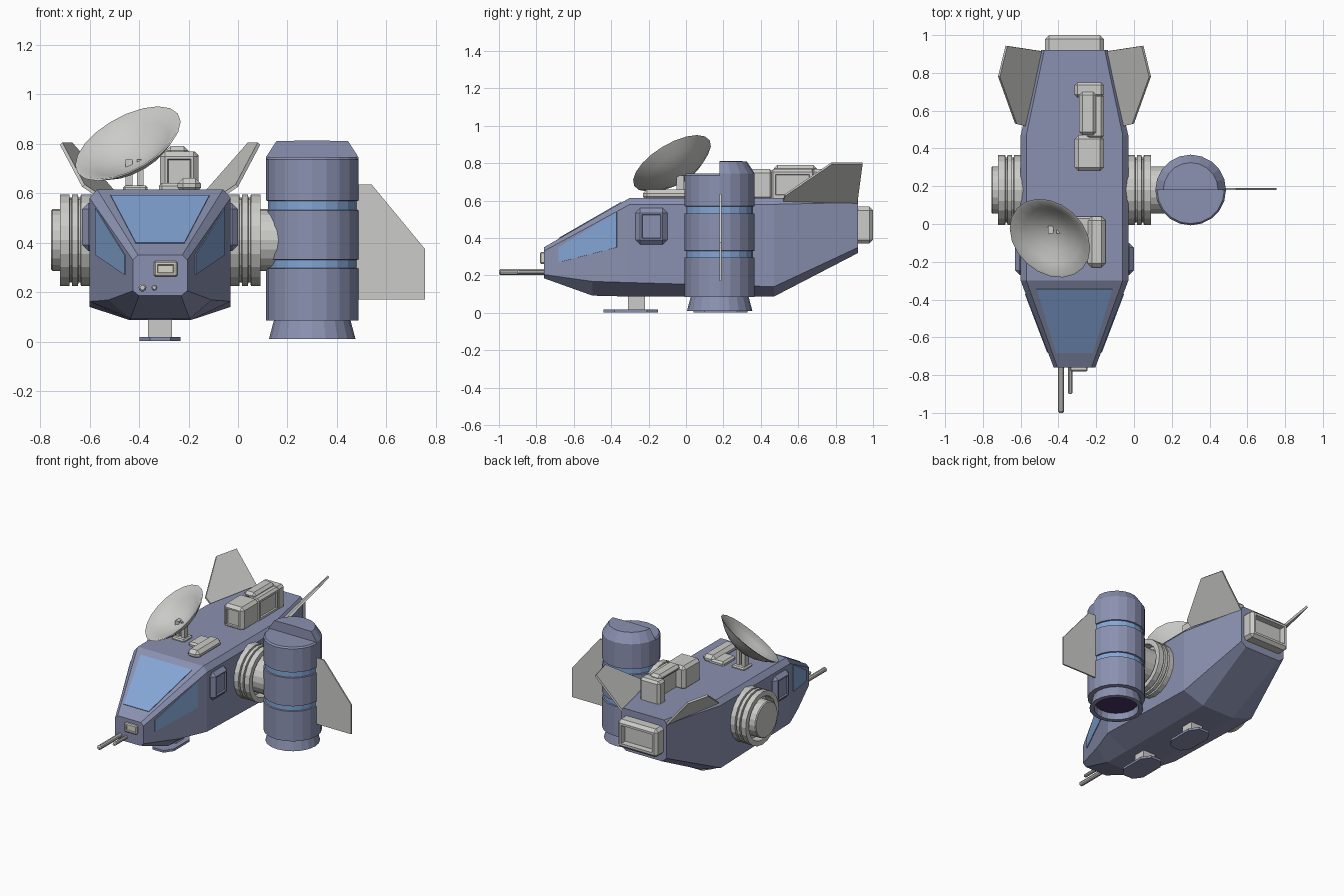
import bpy, bmesh, math
from mathutils import Vector, Matrix

if "Cube" in bpy.data.objects:
    bpy.data.objects.remove(bpy.data.objects["Cube"])

CX = -0.315  # hull centre line


def mat(name, r, g, b):
    m = bpy.data.materials.new(name)
    m.diffuse_color = (r, g, b, 1)
    m.use_nodes = True
    m.node_tree.nodes["Principled BSDF"].inputs["Base Color"].default_value = m.diffuse_color
    return m


HULL = mat("slate_blue", 0.26, 0.285, 0.44)
GLASS = mat("window_blue", 0.23, 0.38, 0.67)
GREY = mat("light_grey", 0.60, 0.60, 0.58)
CREAM = mat("cream", 0.69, 0.67, 0.58)
PURPLE = mat("dark_purple", 0.064, 0.033, 0.133)


def finish(bm, name, mats, smooth=None):
    bmesh.ops.recalc_face_normals(bm, faces=bm.faces)
    me = bpy.data.meshes.new(name)
    bm.to_mesh(me)
    bm.free()
    ob = bpy.data.objects.new(name, me)
    bpy.context.collection.objects.link(ob)
    for m in mats:
        me.materials.append(m)
    if smooth:
        bpy.context.view_layer.objects.active = ob
        ob.select_set(True)
        bpy.ops.object.shade_smooth_by_angle(angle=math.radians(smooth))
        ob.select_set(False)
    return ob


def box(name, x, y, z, m, bevel=0.0, inset=None, width=0.02, depth=0.015, inner=None):
    """Box from ranges, chamfered, with an optional recessed panel facing `inset`."""
    bm = bmesh.new()
    bmesh.ops.create_cube(bm, size=1)
    for v in bm.verts:
        v.co = [(r[0] + r[1]) / 2 + c * (r[1] - r[0]) for r, c in zip((x, y, z), v.co)]
    if bevel:
        bmesh.ops.bevel(bm, geom=bm.edges[:], offset=bevel, segments=1, affect='EDGES')
    if inset:
        bm.normal_update()
        f = max(bm.faces, key=lambda f: f.normal.dot(Vector(inset)) * f.calc_area())
        bmesh.ops.inset_region(bm, faces=[f], thickness=width)
        bmesh.ops.inset_region(bm, faces=[f], thickness=0.004, depth=-depth)
        f.material_index = 1 if inner else 0
    return finish(bm, name, [m] + ([inner] if inner else []))


def sheet(name, pts, thick, m):
    """Flat polygon thickened evenly about its plane."""
    bm = bmesh.new()
    f = bm.faces.new([bm.verts.new(p) for p in pts])
    f.normal_update()
    n = f.normal.copy()
    new = bmesh.ops.extrude_face_region(bm, geom=[f], use_keep_orig=True)["geom"]
    top = [v for v in new if isinstance(v, bmesh.types.BMVert)]
    for v in bm.verts:
        v.co += n * thick * (0.5 if v in top else -0.5)
    return finish(bm, name, [m])


def lathe(name, prof, mats, matrix, seg=20, colour=lambda i: 0, smooth=None, keep=None):
    """Revolve (radius, height) points about local z."""
    bm = bmesh.new()
    rings = []
    for r, h in prof:
        n = seg if r > 0 else 1
        rings.append([bm.verts.new((r * math.cos(2 * math.pi * k / seg),
                                    r * math.sin(2 * math.pi * k / seg), h)) for k in range(n)])
    for i, (a, b) in enumerate(zip(rings, rings[1:])):
        for k in range(seg):
            q = [a[k % len(a)], a[(k + 1) % len(a)], b[(k + 1) % len(b)], b[k % len(b)]]
            f = bm.faces.new(list(dict.fromkeys(q)))
            f.material_index = colour(i)
    if keep:  # slice off one side and close the cut
        res = bmesh.ops.bisect_plane(bm, geom=bm.verts[:] + bm.edges[:] + bm.faces[:],
                                     plane_co=(0, 0, 0), plane_no=keep, clear_inner=True)
        bmesh.ops.holes_fill(bm, edges=[e for e in bm.edges if e.is_boundary])
    bm.transform(matrix)
    return finish(bm, name, mats, smooth)


# Hull: octagonal sections (y, top, side, bottom half widths, z of top, shoulder, sill, floor)
sections = [
    (-0.76, 0.09, 0.11, 0.085, 0.35, 0.33, 0.205, 0.185),
    (-0.50, 0.183, 0.209, 0.12, 0.50, 0.471, 0.168, 0.092),
    (-0.30, 0.255, 0.285, 0.125, 0.615, 0.58, 0.162, 0.087),
    (0.47, 0.255, 0.285, 0.125, 0.615, 0.58, 0.14, 0.087),
    (0.92, 0.16, 0.178, 0.14, 0.615, 0.59, 0.35, 0.32)]
bm = bmesh.new()
loops = []
for y, t, s, b, zt, zs, zl, zb in sections:
    half = [(t, zt), (s, zs), (s, zl), (b, zb)]
    loops.append([bm.verts.new((CX + x, y, z)) for x, z in half + [(-x, z) for x, z in half[::-1]]])
for a, b in zip(loops, loops[1:]):
    for k in range(8):
        bm.faces.new((a[k], a[(k + 1) % 8], b[(k + 1) % 8], b[k]))
nose = bm.faces.new(loops[0])
bm.faces.new(loops[-1])
bmesh.ops.inset_region(bm, faces=[nose], thickness=0.012, depth=0.008)
finish(bm, "hull", [HULL])

# Windscreen and side windows
sheet("windscreen", [(CX - 0.2, -0.345, 0.589), (CX + 0.2, -0.345, 0.589),
                     (CX + 0.098, -0.68, 0.396), (CX - 0.098, -0.68, 0.396)], 0.009, GLASS)
for s, side in ((-1, "left"), (1, "right")):
    pts = [(y, z) for y, z in ((-0.68, 0.27), (-0.68, 0.35), (-0.37, 0.54), (-0.37, 0.35))]
    sheet(side + "_window", [(CX + s * (0.11 + (y + 0.76) / 0.46 * 0.175), y, z) for y, z in pts],
          0.009, GLASS)
    # Hatch on the hull side
    xs = sorted((CX + s * 0.25, CX + s * 0.315))
    box(side + "_hatch", xs, (-0.27, -0.10), (0.365, 0.56), HULL, 0.025, (s, 0, 0), 0.012, 0.01)
    # Ringed engine mount
    end = 0.155 if s < 0 else 0.21
    prof = [(0, -0.05), (0.185, -0.05), (0.185, 0.035), (0.172, 0.037), (0.172, 0.045),
            (0.185, 0.047), (0.185, 0.07), (0.172, 0.072), (0.172, 0.08), (0.185, 0.082),
            (0.185, 0.12), (0.15, 0.12), (0.15, 0.06), (0.125, 0.06), (0.125, end - 0.006),
            (0.119, end), (0, end)]
    lathe(side + "_engine_mount", prof, [GREY],
          Matrix.Translation((CX + s * 0.285, 0.18, 0.41)) @ Matrix.Rotation(s * math.pi / 2, 4, 'Y'))
    # Swept tail fin
    fin = [(0.265, 0.52, 0.60), (0.31, 0.53, 0.63), (0.40, 0.78, 0.80), (0.36, 0.943, 0.80),
           (0.175, 0.915, 0.59)]
    sheet(side + "_tail_fin", [(CX + s * x, y, z) for x, y, z in fin], 0.014, GREY)

# Nose equipment and guns
box("nose_sensor", (-0.34, -0.245), (-0.78, -0.75), (0.262, 0.325), CREAM, 0.006, (0, -1, 0), 0.012, 0.006)
for name, x, y, r in (("long_gun", -0.386, -1.0, 0.016), ("short_gun", -0.338, -0.9, 0.012)):
    lathe(name, [(0, 0), (r * 0.6, 0), (r, 0.008), (r, -0.72 - y), (0, -0.72 - y)], [GREY],
          Matrix.Translation((x, y, 0.218)) @ Matrix.Rotation(-math.pi / 2, 4, 'X'), 10)

# Rear thruster
box("rear_thruster", (-0.47, -0.16), (0.88, 1.0), (0.37, 0.568), GREY, 0.02, (0, 1, 0), 0.022, 0.04)

# Roof machinery with an open notch on its left
box("roof_unit_front", (-0.315, -0.16), (0.28, 0.47), (0.6, 0.768), GREY, 0.02, (0, -1, 0), 0.015, 0.01)
box("roof_unit_rear", (-0.315, -0.16), (0.67, 0.75), (0.6, 0.768), GREY, 0.015)
box("roof_unit_side", (-0.25, -0.16), (0.45, 0.69), (0.6, 0.768), GREY, 0.015, (1, 0, 0), 0.02, 0.01)
box("roof_unit_cap", (-0.29, -0.20), (0.47, 0.70), (0.745, 0.79), GREY, 0.018)
box("roof_box", (-0.245, -0.15), (-0.23, 0.04), (0.6, 0.66), GREY, 0.022)
box("roof_box_step", (-0.32, -0.2), (-0.10, 0.04), (0.6, 0.64), GREY, 0.012)

# Dish antenna on a short post
n = Vector((-0.43, -0.47, 0.77)).normalized()
R, D = 0.236, 0.10
outer = [(R * t, D * (t * t - 1)) for t in (0, 0.25, 0.5, 0.75, 1)]
inner = [(r * 0.95, h + 0.012) for r, h in outer[::-1]]
inner[0] = (R * 0.95, 0.0)
lathe("dish", outer + inner, [GREY],
      Matrix.Translation((-0.445, -0.075, 0.80)) @ n.to_track_quat('Z', 'Y').to_matrix().to_4x4(),
      20, smooth=35)
box("dish_base", (-0.465, -0.365), (-0.08, 0.02), (0.6, 0.63), GREY, 0.008)
for x in (-0.44, -0.395):
    box("dish_post", (x - 0.014, x + 0.014), (-0.05, -0.01), (0.61, 0.735), GREY)

# Landing feet
for name, y in (("front", -0.295), ("rear", 0.185)):
    sheet(name + "_foot", [(CX + x * 0.083, y + v * 0.145, 0.01) for x, v in
                           ((-1, -0.6), (-0.5, -1), (0.5, -1), (1, -0.6),
                            (1, 0.6), (0.5, 1), (-0.5, 1), (-1, 0.6))], 0.016, HULL)
    box(name + "_leg", (-0.363, -0.267), (y - 0.015, y + 0.075), (0.012, 0.12), GREY)

# Vertical side pod with two blue bands and a recessed nozzle
pod = [(0, 0.055), (0.14, 0.055), (0.145, 0.01), (0.175, 0.01), (0.155, 0.085), (0.187, 0.085),
       (0.187, 0.295), (0.178, 0.297), (0.178, 0.33), (0.187, 0.332), (0.187, 0.53), (0.178, 0.532),
       (0.178, 0.568), (0.187, 0.57), (0.187, 0.735), (0.178, 0.745), (0, 0.745)]
here = Matrix.Translation((0.30, 0.18, 0))
lathe("side_pod", pod, [HULL, GLASS, PURPLE], here, 20,
      lambda i: 2 if i == 0 else 1 if i in (7, 11) else 0)
lathe("pod_cap", [(0, 0.70), (0.187, 0.70), (0.187, 0.745), (0.145, 0.81), (0, 0.813)], [HULL],
      here, 20, keep=(0, 1, 0))
sheet("pod_fin", [(0.46, 0.185, 0.635), (0.54, 0.185, 0.635), (0.755, 0.185, 0.375),
                  (0.755, 0.185, 0.17), (0.46, 0.185, 0.17)], 0.01, GREY)
